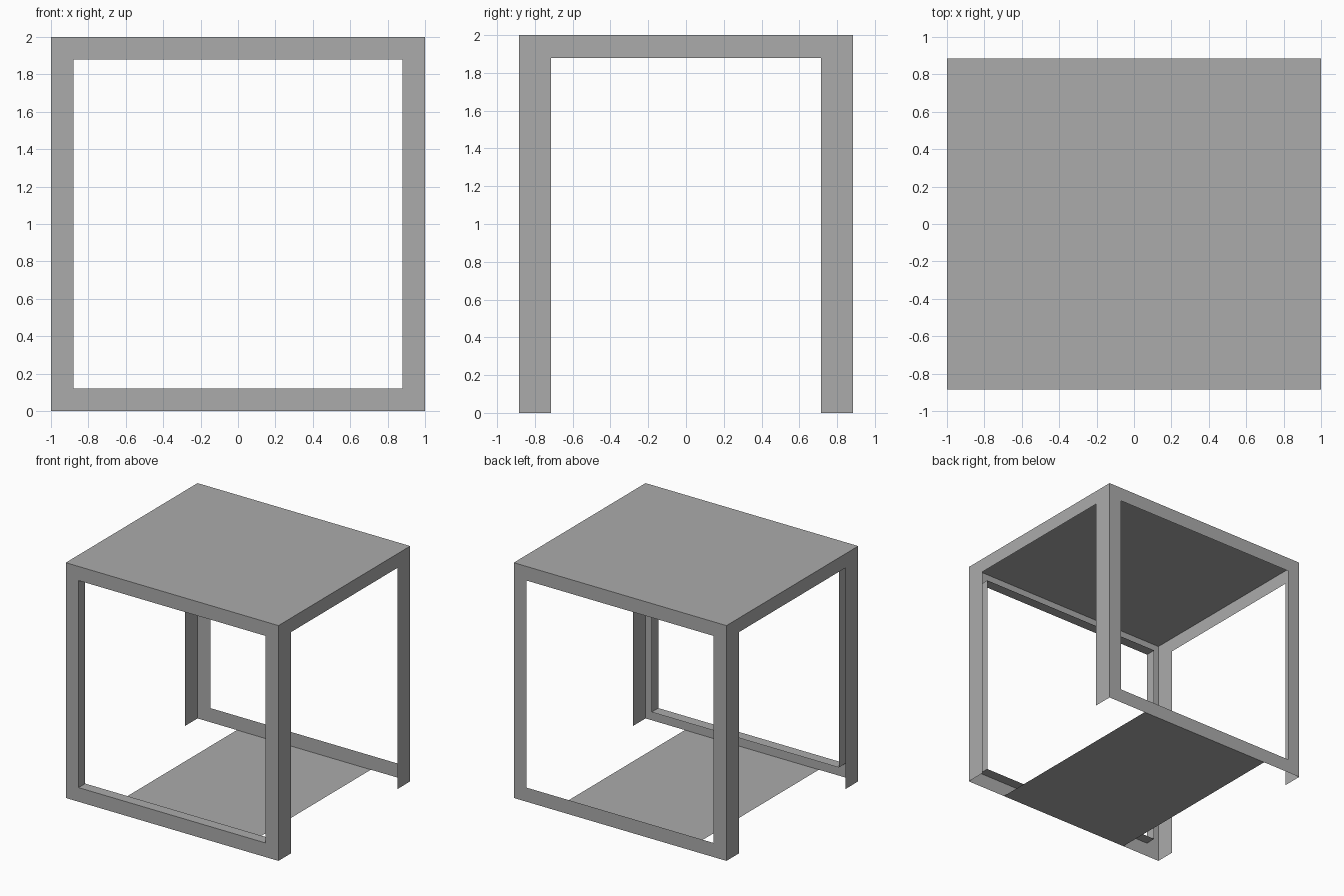
import bpy
from mathutils import Vector

if "Cube" in bpy.data.objects:
    bpy.data.objects.remove(bpy.data.objects["Cube"], do_unlink=True)

W, D, H = 1.0, 0.885, 2.0      # half width, half depth, height
RAIL = 0.12                    # rail height and front leg width
LEG = 0.17                     # leg width seen from the side
LIP = 0.09                     # depth of the folded edge
BASE = 0.63                    # half width of the base panel

grey = bpy.data.materials.new("sheet_grey")
grey.use_nodes = True
colour = (0.41, 0.41, 0.41, 1)
grey.diffuse_color = colour
grey.node_tree.nodes["Principled BSDF"].inputs["Base Color"].default_value = colour


def sheet(name, verts, faces, toward):
    """Thin sheet part; each face is turned along toward(face centre)."""
    mesh = bpy.data.meshes.new(name)
    mesh.from_pydata(verts, [], faces)
    mesh.update()
    for p in mesh.polygons:
        if p.normal.dot(toward(p.center)) < 0:
            p.flip()
    mesh.update()
    mesh.materials.append(grey)
    obj = bpy.data.objects.new(name, mesh)
    bpy.context.collection.objects.link(obj)


def panel(name, half_x, z, up):
    verts = [(sx * half_x, sy * D, z) for sx, sy in ((-1, -1), (1, -1), (1, 1), (-1, 1))]
    sheet(name, verts, [(0, 1, 2, 3)], lambda c: Vector((0, 0, up)))


def rect(inset, y):
    x, low, high = W - inset, inset, H - inset
    return [(-x, y, low), (x, y, low), (x, y, high), (-x, y, high)]


# Four quads joining one rectangle to the next
BRIDGE = [(i, (i + 1) % 4, (i + 1) % 4 + 4, i + 4) for i in range(4)]

# Top and base panels
panel("top_panel", W, H, 1)
panel("base_panel", BASE, 0, -1)

# Front and back frames
for name, side in (("front_frame", -1), ("back_frame", 1)):
    sheet(name, rect(0, side * D) + rect(RAIL, side * D), BRIDGE,
          lambda c: Vector((0, side, 0)))

# Folded edge running back from the front opening
sheet("front_lip", rect(RAIL, -D) + rect(RAIL, LIP - D), BRIDGE,
      lambda c: Vector((-c.x, 0, H / 2 - c.z)))

# Side frames: two legs joined by a top rail, open at the floor
inner, under = D - LEG, H - RAIL
outline = [(-D, 0), (-inner, 0), (-inner, under), (-D, under),
           (-D, H), (D, H), (D, under), (inner, under), (inner, 0), (D, 0)]
for name, side in (("left_side_frame", 1), ("right_side_frame", -1)):
    sheet(name, [(side * W, y, z) for y, z in outline],
          [(0, 1, 2, 3), (3, 2, 7, 6, 5, 4), (8, 9, 6, 7)],
          lambda c: Vector((side, 0, 0)))
